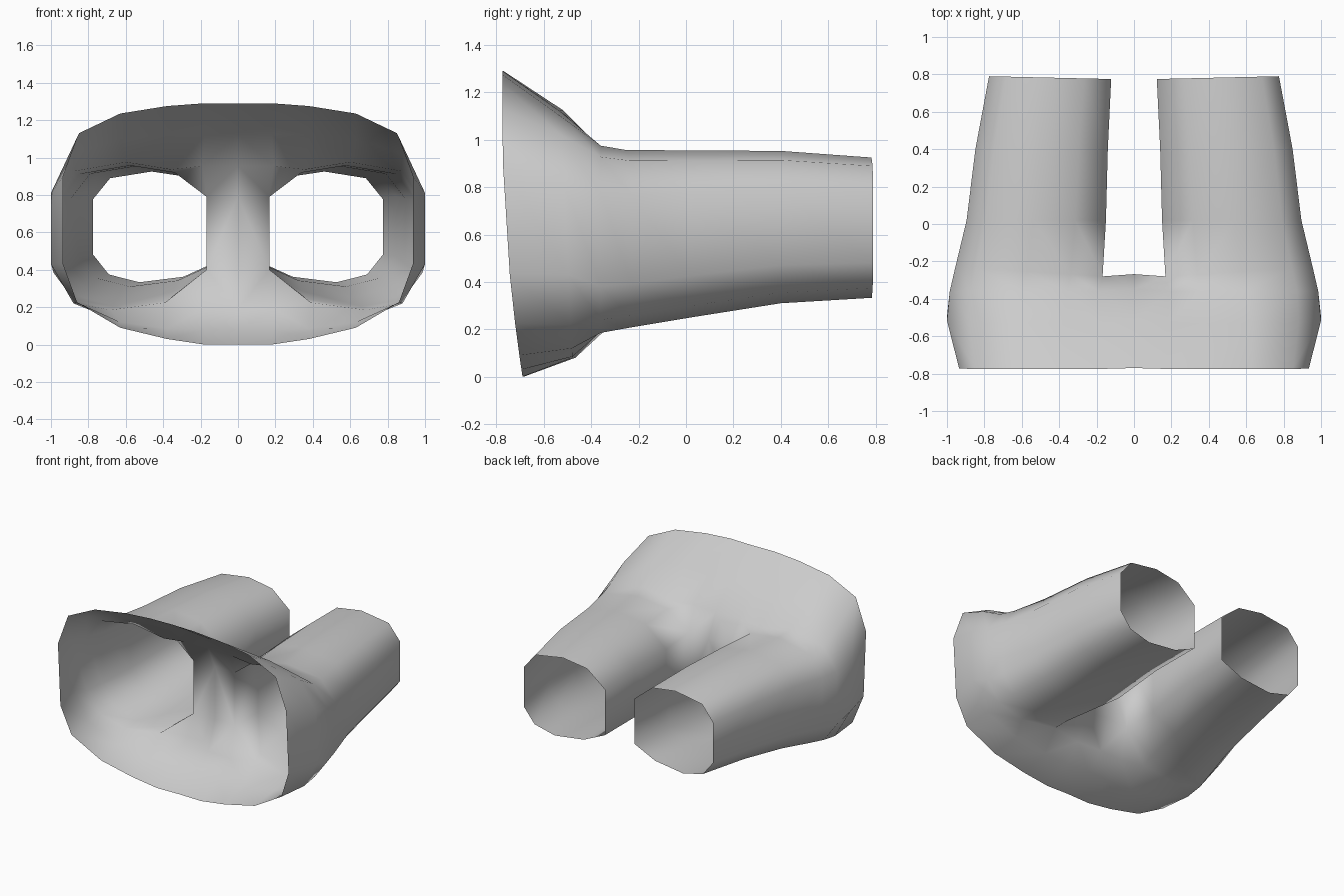
import bpy, bmesh

if "Cube" in bpy.data.objects:
    bpy.data.objects.remove(bpy.data.objects["Cube"])

# Half outlines, running from the top centre round the outside to the bottom centre (x, z)
WAIST = [(.18, 1.29), (.38, 1.275), (.63, 1.235), (.85, 1.13), (.935, .90),
         (.935, .43), (.86, .225), (.63, .09), (.38, .03), (.18, 0)]
HIP = [(.18, 1.125), (.38, 1.12), (.63, 1.10), (.88, 1.02), (1.0, .81),
       (1.0, .43), (.88, .22), (.63, .12), (.38, .085), (.18, .08)]
# Leg cross-section in 0..1 box coordinates
LEG = [(0, .75), (.22, .95), (.52, 1), (.86, .94), (1, .75),
       (1, .25), (.87, .07), (.62, 0), (.26, .05), (0, .18)]


def leg_ring(x0, x1, z0, z1, y_in, y_out):
    return [(x0 + u * (x1 - x0), y_in + u * (y_out - y_in), z0 + v * (z1 - z0))
            for u, v in LEG]


def waist_y(z):
    # gently bowed front edge
    return -.69 - .155 * z + .07 * z * z if z < 1.1 else -.775


waist = [(x, waist_y(z), z) for x, z in WAIST]
hip = [(x, -.475 - .05 * z, z) for x, z in HIP]
split = leg_ring(.18, .985, .185, .975, -.36, -.36)
split[0], split[-1] = (.19, -.36, .955), (.19, -.36, .19)
crotch = leg_ring(.165, .955, .205, .957, -.28, -.23)
crotch[0], crotch[-1] = (.168, -.28, .79), (.168, -.28, .40)

rings = [waist, hip, split, crotch,
         leg_ring(.15, .895, .25, .955, .02, .02),
         leg_ring(.14, .848, .31, .953, .40, .40),
         leg_ring(.122, .775, .333, .925, .775, .79)]

bm = bmesh.new()
cols = [[bm.verts.new(p) for p in r] for r in rings]

# Centre seam points for the body rings
seam = []
for i in range(4):
    dy = .012 if i else .005
    seam.append([bm.verts.new((0, rings[i][k][1] + dy, rings[i][k][2])) for k in (0, -1)])

# Body and outer leg panels
for a, b in zip(cols, cols[1:]):
    for k in range(9):
        bm.faces.new((a[k], a[k + 1], b[k + 1], b[k]))
# Inner leg panels
for a, b in zip(cols[3:], cols[4:]):
    bm.faces.new((a[9], a[0], b[0], b[9]))
# Centre strips above and below the crotch
for i in range(3):
    for s, k in ((0, 0), (1, 9)):
        bm.faces.new((seam[i][s], cols[i][k], cols[i + 1][k], seam[i + 1][s]))
# Crotch bridge
bm.faces.new((seam[3][0], cols[3][0], cols[3][9], seam[3][1]))

bmesh.ops.recalc_face_normals(bm, faces=bm.faces)
if sum(f.normal.x * f.calc_area() for f in bm.faces if f.calc_center_median().x > .8) < 0:
    bmesh.ops.reverse_faces(bm, faces=bm.faces)
for f in bm.faces:
    f.smooth = True

mesh = bpy.data.meshes.new("shorts")
bm.to_mesh(mesh)
bm.free()
shorts = bpy.data.objects.new("shorts", mesh)
bpy.context.collection.objects.link(shorts)

# Other half
mirror = shorts.modifiers.new("mirror", 'MIRROR')
mirror.use_axis[0] = True
mirror.use_clip = True
